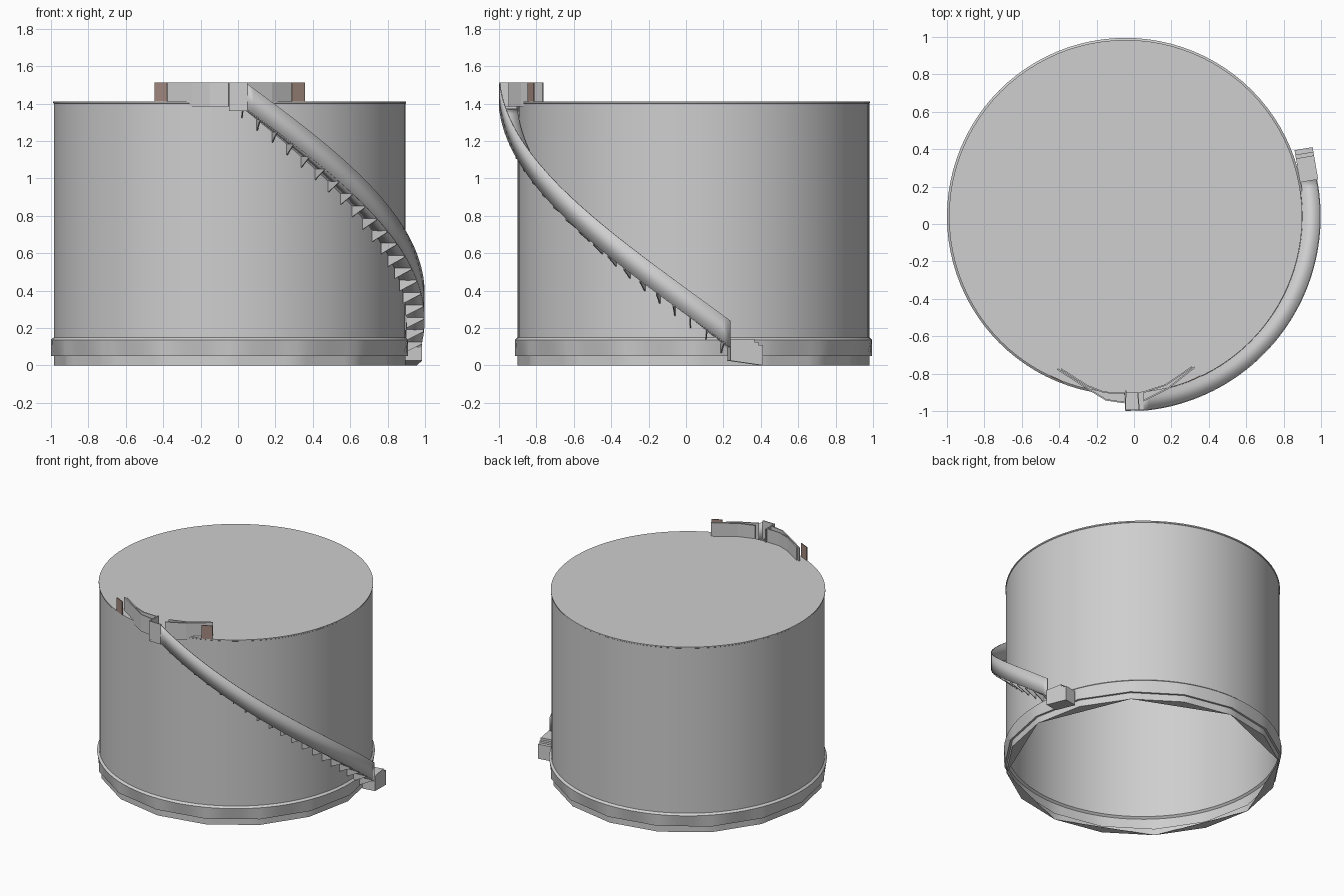
import bpy, bmesh, math
from mathutils import Vector

cube = bpy.data.objects.get("Cube")
if cube:
    bpy.data.objects.remove(cube, do_unlink=True)

CX, CY = -0.045, 0.04      # tank axis
R = 0.94                   # tank radius
SEG = 96


def material(name, rgb):
    m = bpy.data.materials.new(name)
    m.use_nodes = True
    color = (*rgb, 1)
    m.diffuse_color = color
    m.node_tree.nodes["Principled BSDF"].inputs["Base Color"].default_value = color
    return m


GREY = material("tank grey", (0.62, 0.62, 0.62))
BROWN = material("rust brown", (0.36, 0.25, 0.21))


def finish(name, bm, mat, thick=0, smooth=False):
    bmesh.ops.recalc_face_normals(bm, faces=bm.faces[:])
    mesh = bpy.data.meshes.new(name)
    bm.to_mesh(mesh)
    bm.free()
    ob = bpy.data.objects.new(name, mesh)
    bpy.context.collection.objects.link(ob)
    mesh.materials.append(mat)
    if thick:
        mod = ob.modifiers.new("thickness", 'SOLIDIFY')
        mod.thickness = thick
        mod.offset = 0
    if smooth:
        bpy.ops.object.select_all(action='DESELECT')
        ob.select_set(True)
        bpy.context.view_layer.objects.active = ob
        bpy.ops.object.shade_smooth_by_angle(angle=math.radians(30))
    return ob


def polar(deg, r, z):
    a = math.radians(deg)
    return Vector((CX + r * math.cos(a), CY + r * math.sin(a), z))


def strip(name, side_a, side_b, mat=GREY, thick=0.006, smooth=False):
    """Sheet between two matching rows of points."""
    bm = bmesh.new()
    a = [bm.verts.new(p) for p in side_a]
    b = [bm.verts.new(p) for p in side_b]
    for i in range(len(a) - 1):
        bm.faces.new((a[i], a[i + 1], b[i + 1], b[i]))
    return finish(name, bm, mat, thick, smooth)


def wall(name, path, z0, z1, mat=GREY, thick=0.008):
    return strip(name, [(x, y, z0) for x, y in path],
                 [(x, y, z1) for x, y in path], mat, thick)


# Tank shell: sixteen-sided foot blending into a round body with a flat roof
def foot_radius(deg, r):
    step = 360 / 16
    off = math.radians(deg % step - step / 2)
    return r * math.cos(math.radians(step / 2)) / math.cos(off)


profile = [(R, 0, True), (R, 0.05, True), (0.955, 0.05, True), (0.955, 0.137, False),
           (R, 0.15, False), (R, 1.4, False), (0.944, 1.403, False), (0.944, 1.412, False)]
bm = bmesh.new()
rings = []
for r, z, faceted in profile:
    ring = []
    for i in range(SEG):
        d = i * 360 / SEG
        ring.append(bm.verts.new(polar(d, foot_radius(d, r) if faceted else r, z)))
    rings.append(ring)
for low, high in zip(rings, rings[1:]):
    for i in range(SEG):
        j = (i + 1) % SEG
        bm.faces.new((low[i], low[j], high[j], high[i]))
bm.faces.new(rings[-1])
# Corner pieces under the foot leave an eight-sided opening
span = SEG // 8
for i in range(0, SEG, span):
    bm.faces.new([rings[0][(i + k) % SEG] for k in range(span, -1, -1)])
finish("tank_shell", bm, GREY, smooth=True)

# Spiral stair: deck and outer side panel
START, END = 11, -85
INNER, OUTER = 0.945, 1.04
N = 48


def stair_z(deg):
    return 0.10 + 1.27 * (START - deg) / (START - END)


angles = [START + (END - START) * i / N for i in range(N + 1)]
strip("stair_deck", [polar(d, INNER, stair_z(d)) for d in angles],
      [polar(d, OUTER, stair_z(d)) for d in angles], smooth=True)
strip("stair_outer_panel", [polar(d, OUTER, stair_z(d)) for d in angles],
      [polar(d, OUTER, stair_z(d) + 0.138) for d in angles], smooth=True)

# Triangular brackets under the stair
bm = bmesh.new()
COUNT = 20
for i in range(COUNT):
    d = START - 2 + (END - START + 1) * i / (COUNT - 1)
    z = stair_z(d)
    bm.faces.new([bm.verts.new(p) for p in (
        polar(d, INNER, z), polar(d, OUTER, z),
        polar(d, OUTER, z - 0.012), polar(d, INNER, z - 0.06))])
finish("stair_brackets", bm, GREY, 0.006)

# Top landing with its outer and end panels
x0, x1 = CX, 0.05
strip("top_landing_floor", [(x0, -1.0, 1.37), (x1, -0.995, 1.37)],
      [(x0, -0.89, 1.37), (x1, -0.89, 1.37)])
wall("top_landing_panel", [(x0, -0.89), (x0, -0.995), (x1, -0.995)], 1.36, 1.512)

# Curved guard walls beside the landing
left_outer = [(-0.41, -0.775), (-0.24, -0.885), (-0.15, -0.94), (-0.05, -0.955)]
left_inner = [(-0.39, -0.775), (-0.25, -0.865), (-0.16, -0.9), (-0.05, -0.905)]
right_outer = [(0.325, -0.765), (0.18, -0.88), (0.05, -0.945)]
right_inner = [(0.31, -0.765), (0.17, -0.86), (0.05, -0.9)]
for side, outer, inner in (("left", right_outer, right_inner),
                           ("right", left_outer, left_inner)):
    wall(side + "_guard_outer", outer, 1.385, 1.512)
    wall(side + "_guard_inner", inner, 1.4, 1.512)
    strip(side + "_guard_floor", [(x, y, 1.39) for x, y in outer],
          [(x, y, 1.39) for x, y in inner])

# Rusty end plates on the roof edge
for side, s in (("left", 1), ("right", -1)):
    wall(side + "_end_plate", [(CX + s * 0.332, -0.845), (CX + s * 0.401, -0.812)],
         1.41, 1.512, BROWN, 0.006)

# Bottom landing block with small steps
steps = [(0, 0.025), (0, 0.14), (0.13, 0.14), (0.13, 0.125), (0.15, 0.125),
         (0.15, 0.11), (0.175, 0.11), (0.175, 0.0)]
along = Vector((-0.17, 0.985, 0))
across = Vector((0.985, 0.17, 0))
origin = Vector((0.888, 0.222, 0))
bm = bmesh.new()
face = bm.faces.new([bm.verts.new(origin + along * t + Vector((0, 0, z))) for t, z in steps])
out = bmesh.ops.extrude_face_region(bm, geom=[face])
moved = [v for v in out["geom"] if isinstance(v, bmesh.types.BMVert)]
bmesh.ops.translate(bm, verts=moved, vec=across * 0.098)
finish("bottom_landing", bm, GREY)
